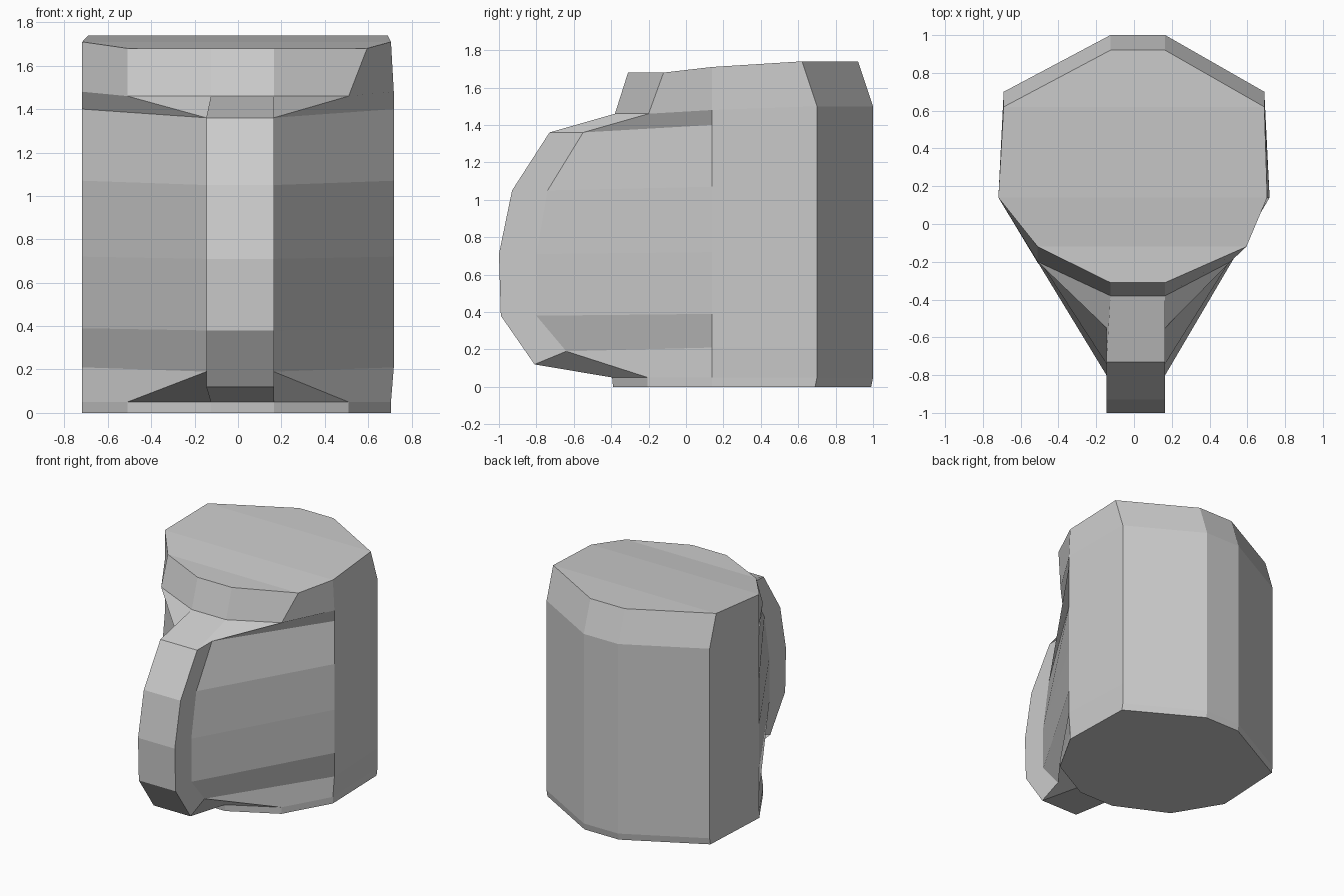
import bpy, bmesh

if "Cube" in bpy.data.objects:
    bpy.data.objects.remove(bpy.data.objects["Cube"])

# Centre-front profile (y, z), bottom to top: foot, bulging fin, neck, lid
FRONT = [(-.39, 0), (-.395, .05), (-.81, .12), (-.99, .38), (-1, .71),
         (-.93, 1.05), (-.73, 1.36), (-.38, 1.46), (-.31, 1.68)]
# Diagonal column (x, y, z): body corner at the ends, pinched into the fin between
DIAG = [(.51, -.205, 0), (.51, -.205, .05), (.16, -.64, .19), (.16, -.80, .38),
        (.16, -.80, .71), (.16, -.74, 1.05), (.16, -.55, 1.36),
        (.51, -.20, 1.46), (.51, -.12, 1.68)]
# Heights of the side and back columns
SIDE_Z = [0, .05, .21, .39, .72, 1.07, 1.40, 1.48, 1.71]
BACK_Z = [0, .05, .21, .39, .72, 1.07, 1.40, 1.50, 1.74]
ROWS = len(FRONT)


def half_ring(i, s):
    """Five points of row i from front to back; s = 1 right, -1 left."""
    fin = 2 <= i <= 6
    top = i == ROWS - 1
    inner = .165 if s > 0 else (.146 if fin else .125)
    dx, dy, dz = DIAG[i]
    if fin:
        dx = inner
    elif top and s > 0:
        dx = .595
    side = .705 if s > 0 and (i < 2 or top) else .718
    foot = .01 if i == 0 else 0
    lean = .08 if top else foot
    return [(s * inner, *FRONT[i]),
            (s * dx, dy, dz),
            (s * side, .14, SIDE_Z[i]),
            (s * .69, .70 - lean, BACK_Z[i]),
            (s * (inner if s > 0 else .125), 1 - lean, BACK_Z[i])]


bm = bmesh.new()
rings = []
for i in range(ROWS):
    pts = half_ring(i, 1) + half_ring(i, -1)[::-1]
    rings.append([bm.verts.new(p) for p in pts])

# Walls
for lo, hi in zip(rings, rings[1:]):
    for k in range(10):
        n = (k + 1) % 10
        bm.faces.new((lo[k], lo[n], hi[n], hi[k]))

# Flat base and gently sloping lid made of cross strips
bm.faces.new(rings[0][::-1])
lid = rings[-1]
for k in range(4):
    bm.faces.new((lid[k], lid[k + 1], lid[8 - k], lid[9 - k]))

bmesh.ops.recalc_face_normals(bm, faces=bm.faces)
mesh = bpy.data.meshes.new("finned_body")
bm.to_mesh(mesh)
bm.free()
bpy.context.collection.objects.link(bpy.data.objects.new("finned_body", mesh))
